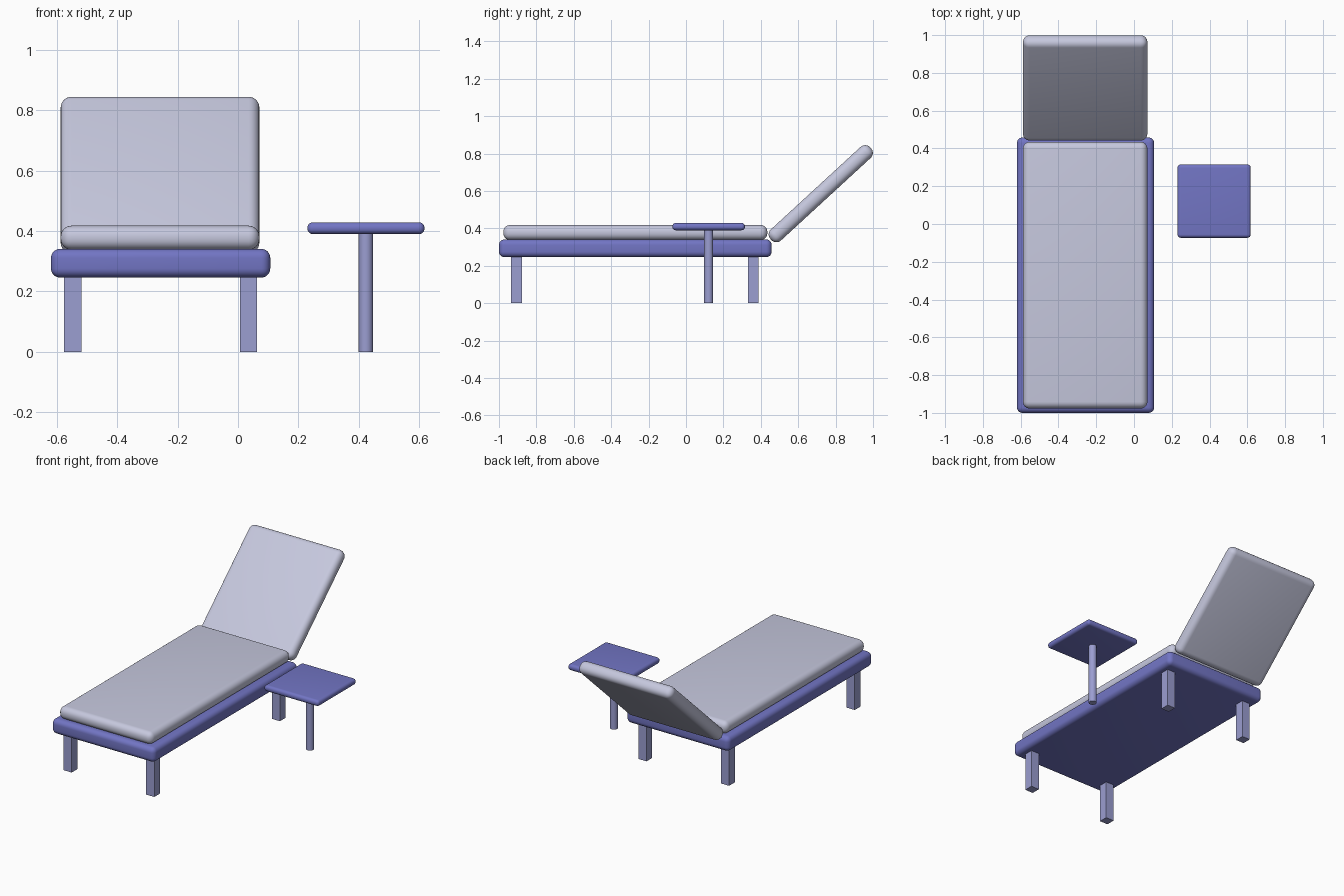
import bpy
import math
from mathutils import Vector

cube = bpy.data.objects.get("Cube")
if cube:
    bpy.data.objects.remove(cube, do_unlink=True)


def material(name, rgb):
    mat = bpy.data.materials.new(name)
    mat.use_nodes = True
    mat.diffuse_color = (*rgb, 1)
    mat.node_tree.nodes["Principled BSDF"].inputs["Base Color"].default_value = (*rgb, 1)
    return mat


fabric = material("pale lavender fabric", (0.565, 0.578, 0.73))
painted = material("blue violet paint", (0.168, 0.178, 0.552))
leg_paint = material("light violet paint", (0.328, 0.342, 0.638))


def box(name, low, high, mat, radius=0.0, tilt=0.0):
    """Box between two corners, with optional rounded edges and tilt about x."""
    low, high = Vector(low), Vector(high)
    bpy.ops.mesh.primitive_cube_add(size=1, location=(low + high) / 2)
    obj = bpy.context.object
    obj.name = name
    obj.scale = high - low
    bpy.ops.object.transform_apply(location=False, rotation=False, scale=True)
    obj.rotation_euler.x = tilt
    obj.data.materials.append(mat)
    if radius:
        bevel = obj.modifiers.new("rounded edges", "BEVEL")
        bevel.width = radius
        bevel.segments = 6
        bpy.ops.object.modifier_apply(modifier=bevel.name)
        bpy.ops.object.shade_smooth_by_angle(angle=math.radians(30))
    return obj


# Lounger bed
box("bed_frame", (-0.62, -1.0, 0.246), (0.107, 0.458, 0.341), painted, 0.03)
box("seat_cushion", (-0.588, -0.977, 0.338), (0.071, 0.435, 0.418), fabric, 0.036)

# Reclined backrest, modelled flat about its centre and then tilted
centre = Vector((-0.2585, 0.7205, 0.5855))
half = Vector((0.3295, 0.362, 0.04))
box("backrest_cushion", centre - half, centre + half, fabric, 0.036, math.radians(42.6))

# Four square legs
half_leg = 0.0285
for side, x in (("right", -0.548), ("left", 0.035)):
    for end, y in (("front", -0.906), ("back", 0.36)):
        box(f"{end}_{side}_leg", (x - half_leg, y - half_leg, 0),
            (x + half_leg, y + half_leg, 0.25), leg_paint)

# Side table
box("table_top", (0.23, -0.073, 0.39), (0.618, 0.315, 0.429), painted, 0.018)
bpy.ops.mesh.primitive_cylinder_add(vertices=32, radius=0.024, depth=0.395,
                                    location=(0.424, 0.121, 0.1975))
post = bpy.context.object
post.name = "table_post"
post.data.materials.append(leg_paint)
bpy.ops.object.shade_smooth_by_angle(angle=math.radians(30))
